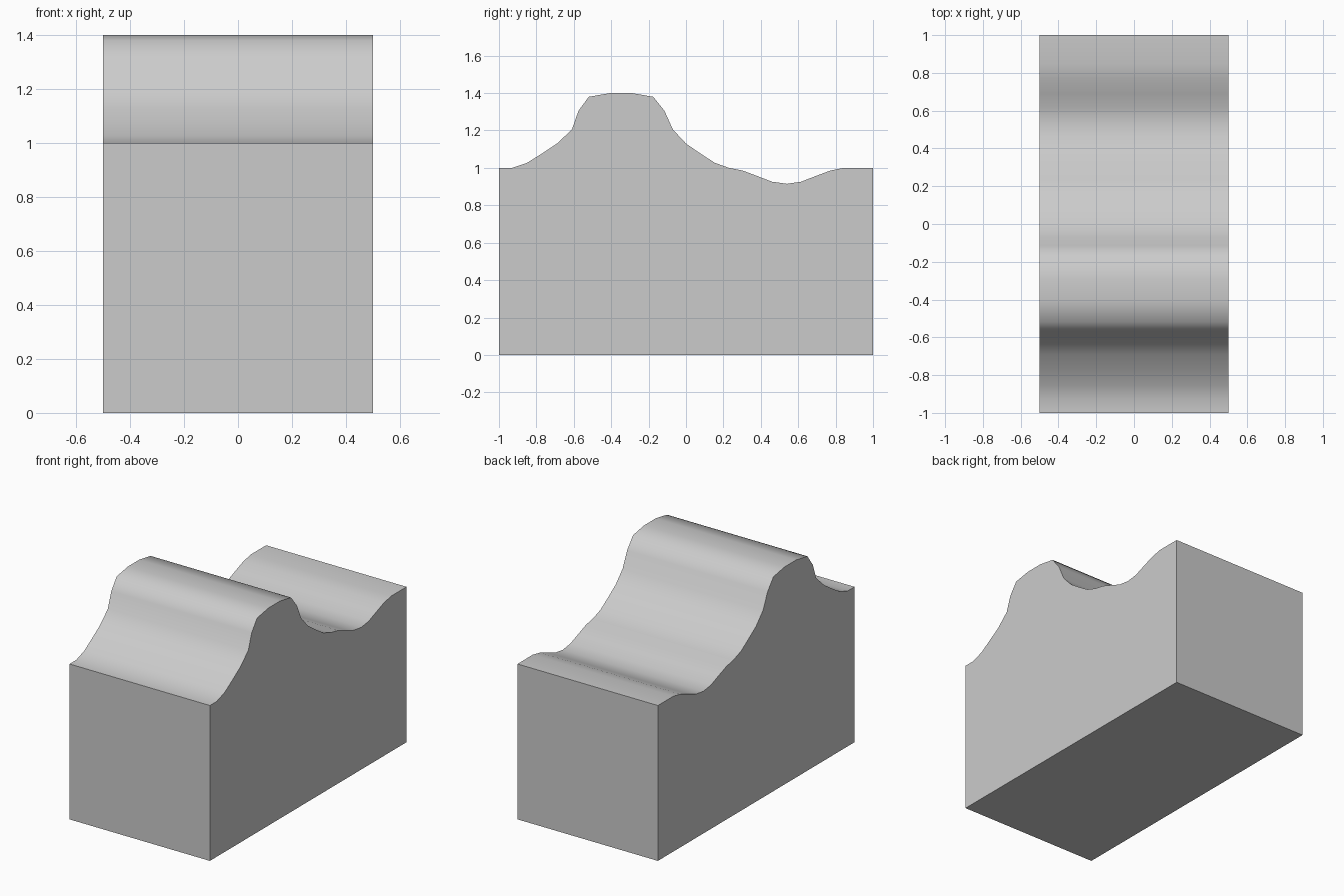
import bpy
import bmesh

if "Cube" in bpy.data.objects:
    bpy.data.objects.remove(bpy.data.objects["Cube"])

# Top profile (y, z) from front to back: hump, then shallow dip
TOP = [(-1, 1), (-.93, 1), (-.85, 1.027), (-.77, 1.077), (-.69, 1.13),
       (-.61, 1.205), (-.575, 1.305), (-.52, 1.38), (-.405, 1.4), (-.29, 1.4),
       (-.175, 1.38), (-.115, 1.305), (-.07, 1.205), (0, 1.13), (.077, 1.077),
       (.154, 1.027), (.23, 1), (.305, .985), (.385, .955), (.46, .926),
       (.54, .915), (.615, .926), (.69, .955), (.77, .985), (.845, 1), (1, 1)]
HALF_WIDTH = 0.5

# Closed side outline, extruded across the width
outline = [(-1, 0)] + TOP + [(1, 0)]
bm = bmesh.new()
side = bm.faces.new([bm.verts.new((-HALF_WIDTH, y, z)) for y, z in outline])
extruded = bmesh.ops.extrude_face_region(bm, geom=[side], use_keep_orig=True)
verts = [g for g in extruded["geom"] if isinstance(g, bmesh.types.BMVert)]
bmesh.ops.translate(bm, verts=verts, vec=(2 * HALF_WIDTH, 0, 0))
bmesh.ops.recalc_face_normals(bm, faces=bm.faces)

mesh = bpy.data.meshes.new("wavy_block")
bm.to_mesh(mesh)
bm.free()
block = bpy.data.objects.new("wavy_block", mesh)
bpy.context.collection.objects.link(block)

# Smooth wavy top, crisp block edges
bpy.context.view_layer.objects.active = block
block.select_set(True)
bpy.ops.object.shade_smooth_by_angle(angle=0.8)
